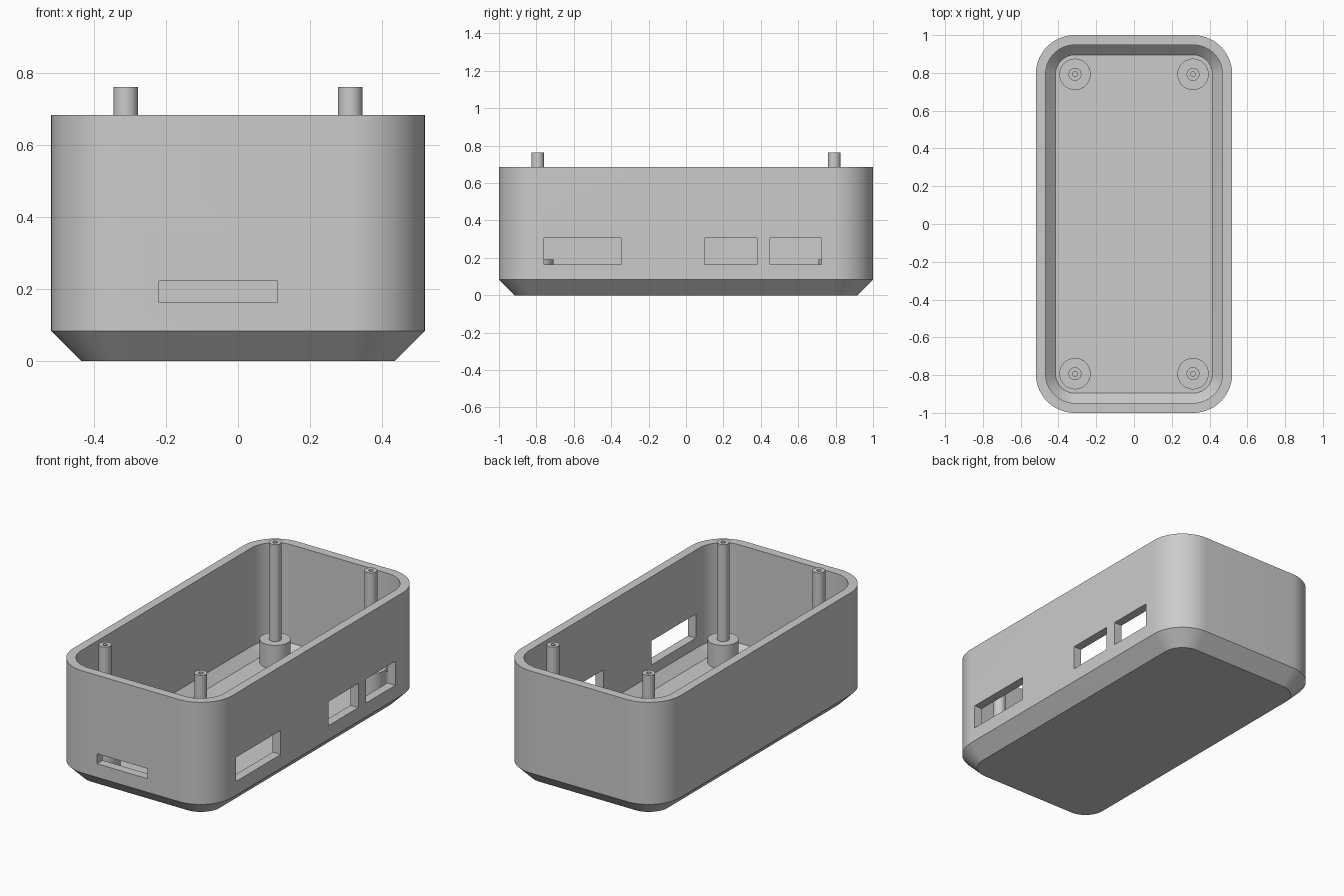
import bpy
import bmesh
from math import cos, sin, pi

cube = bpy.data.objects.get("Cube")
if cube:
    bpy.data.objects.remove(cube, do_unlink=True)

CORNER_X, CORNER_Y = 0.3125, 0.7925   # corner arc centres, shared with the posts
WALL = 0.052
FLOOR = 0.052
RIM = 0.685
RADIUS = 0.2075                       # outer corner radius

plastic = bpy.data.materials.new("grey plastic")
plastic.use_nodes = True
grey = (0.6, 0.6, 0.6, 1)
plastic.diffuse_color = grey
plastic.node_tree.nodes["Principled BSDF"].inputs["Base Color"].default_value = grey


def sweep(name, profile, spread=(0, 0), steps=16, location=(0, 0, 0)):
    """Carry a (radius, height) profile round a rectangle, or round a point."""
    bm = bmesh.new()
    rings = []
    for radius, z in profile:
        ring = []
        for corner, (sx, sy) in enumerate(((1, 1), (-1, 1), (-1, -1), (1, -1))):
            for i in range(steps + 1):
                a = (corner + i / steps) * pi / 2
                ring.append(bm.verts.new((sx * spread[0] + radius * cos(a),
                                          sy * spread[1] + radius * sin(a), z)))
        rings.append(ring)
    for low, high in zip(rings, rings[1:]):
        for i in range(len(low)):
            j = (i + 1) % len(low)
            bm.faces.new((low[i], low[j], high[j], high[i]))
    bm.faces.new(rings[0][::-1])
    bm.faces.new(rings[-1])
    bmesh.ops.remove_doubles(bm, verts=bm.verts, dist=1e-5)
    bmesh.ops.recalc_face_normals(bm, faces=bm.faces)
    mesh = bpy.data.meshes.new(name)
    bm.to_mesh(mesh)
    bm.free()
    mesh.materials.append(plastic)
    obj = bpy.data.objects.new(name, mesh)
    obj.location = location
    bpy.context.collection.objects.link(obj)
    return obj


def select_only(obj):
    bpy.ops.object.select_all(action='DESELECT')
    obj.select_set(True)
    bpy.context.view_layer.objects.active = obj


def cut_opening(target, low, high):
    """Cut a box-shaped opening between two opposite corners."""
    centre = [(a + b) / 2 for a, b in zip(low, high)]
    bpy.ops.mesh.primitive_cube_add(size=1, location=centre)
    cutter = bpy.context.object
    cutter.scale = [b - a for a, b in zip(low, high)]
    cutter.hide_render = True
    cutter.data.materials.append(plastic)
    select_only(target)
    mod = target.modifiers.new("opening", 'BOOLEAN')
    mod.operation = 'DIFFERENCE'
    mod.solver = 'EXACT'
    mod.object = cutter
    bpy.ops.object.modifier_apply(modifier=mod.name)
    bpy.data.objects.remove(cutter, do_unlink=True)


# Open tray with a chamfered base and an even wall
chamfer = 0.083
inner = RADIUS - WALL
floor_radius = RADIUS - chamfer + FLOOR - WALL * 2 ** 0.5
tray = sweep("tray", [
    (RADIUS - chamfer, 0), (RADIUS, chamfer), (RADIUS, RIM), (inner, RIM),
    (inner, FLOOR + inner - floor_radius), (floor_radius, FLOOR),
], (CORNER_X, CORNER_Y), steps=20)

# Port openings in the left wall and a card slot in the front
for y0, y1 in ((-0.76, -0.345), (0.10, 0.38), (0.45, 0.725)):
    cut_opening(tray, (0.44, y0, 0.165), (0.6, y1, 0.307))
cut_opening(tray, (-0.22, -1.1, 0.163), (0.11, -0.92, 0.222))

# Screw posts on round bosses, each with a pilot hole
posts = []
for side, sx in (("left", 1), ("right", -1)):
    for end, sy in (("front", -1), ("back", 1)):
        posts.append(sweep(f"{end}_{side}_post", [
            (0.083, FLOOR - 0.01), (0.083, 0.19), (0.034, 0.19),
            (0.034, 0.762), (0.013, 0.762), (0.013, 0.6),
        ], steps=10, location=(sx * CORNER_X, sy * CORNER_Y, 0)))

for part in [tray] + posts:
    select_only(part)
    bpy.ops.object.shade_smooth_by_angle(angle=pi / 6)
